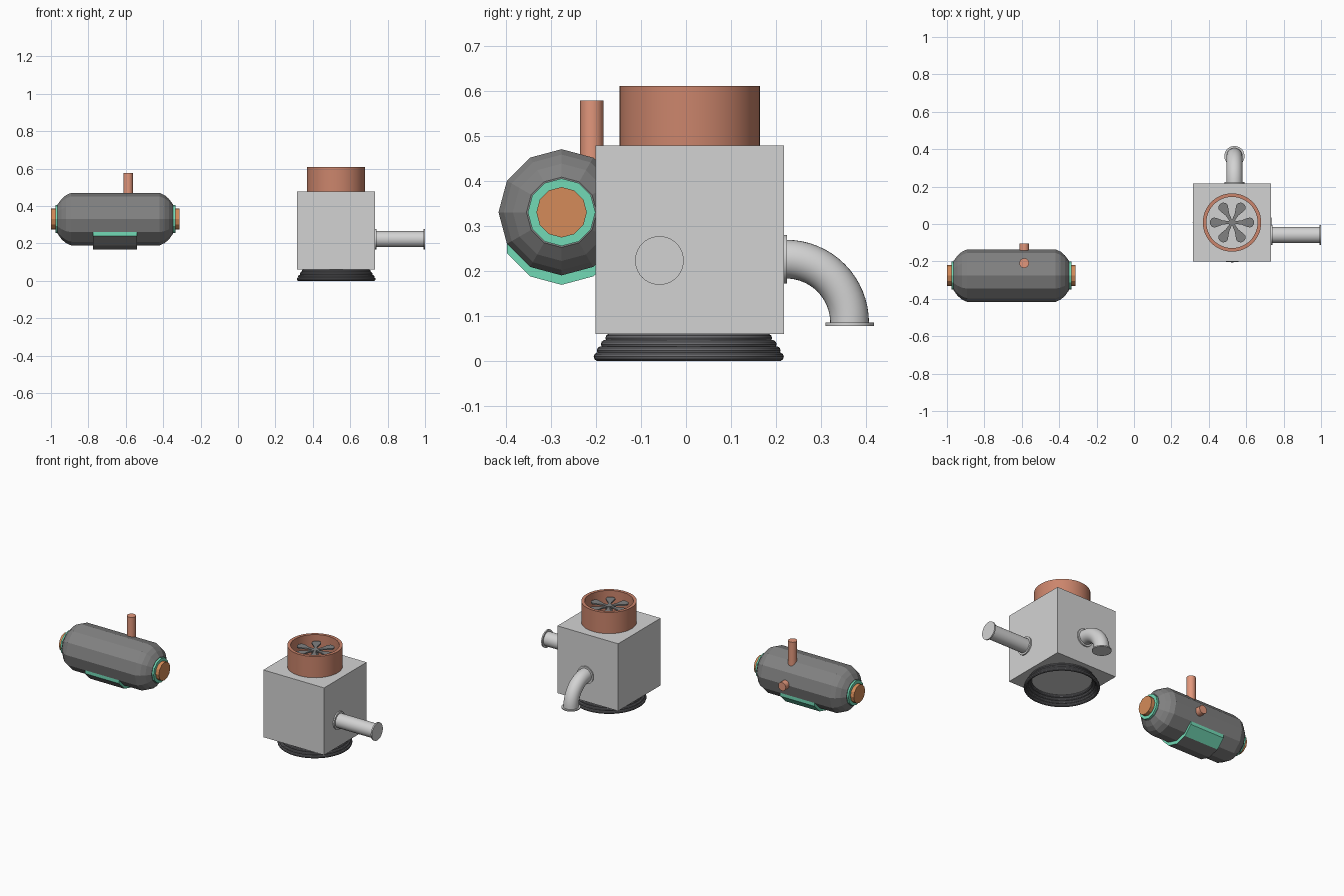
import bpy, bmesh, math
from math import sin, cos, pi, radians
from mathutils import Vector

if "Cube" in bpy.data.objects:
    bpy.data.objects.remove(bpy.data.objects["Cube"])


def material(name, rgb):
    m = bpy.data.materials.new(name)
    m.diffuse_color = (*rgb, 1)
    m.use_nodes = True
    m.node_tree.nodes["Principled BSDF"].inputs["Base Color"].default_value = m.diffuse_color
    return m


LIGHT = material("light grey", (0.65, 0.65, 0.65))
GREY = material("tank grey", (0.22, 0.22, 0.22))
DARK = material("dark rubber grey", (0.14, 0.14, 0.15))
COPPER = material("copper", (0.60, 0.235, 0.15))
SALMON = material("salmon copper", (0.76, 0.31, 0.20))
ORANGE = material("orange bronze", (0.66, 0.26, 0.10))
GREEN = material("mint green", (0.17, 0.70, 0.47))


def finish(name, bm, mats, smooth=False):
    bmesh.ops.recalc_face_normals(bm, faces=bm.faces[:])
    me = bpy.data.meshes.new(name)
    bm.to_mesh(me)
    bm.free()
    ob = bpy.data.objects.new(name, me)
    bpy.context.collection.objects.link(ob)
    for m in mats:
        me.materials.append(m)
    if smooth:
        bpy.ops.object.select_all(action='DESELECT')
        ob.select_set(True)
        bpy.context.view_layer.objects.active = ob
        bpy.ops.object.shade_smooth_by_angle(angle=radians(35))
    return ob


def loft(name, rings, mat, smooth=True, closed=False):
    """Skin a list of point rings; cap the ends unless closed."""
    bm = bmesh.new()
    vs = [[bm.verts.new(p) for p in r] for r in rings]
    n = len(vs[0])
    pairs = list(zip(vs, vs[1:])) + ([(vs[-1], vs[0])] if closed else [])
    for a, b in pairs:
        for i in range(n):
            j = (i + 1) % n
            bm.faces.new((a[i], a[j], b[j], b[i]))
    if not closed:
        bm.faces.new(vs[0])
        bm.faces.new(vs[-1])
    return finish(name, bm, [mat], smooth)


def lathe(name, profile, centre, axis, mat, sides=40, smooth=True, closed=False):
    """Turn (radius, height) points round the axis through centre."""
    rings = []
    for r, h in profile:
        ring = []
        for i in range(sides):
            a = 2 * pi * i / sides
            x, y = r * cos(a), r * sin(a)
            p = {'X': (h, x, y), 'Y': (y, h, x), 'Z': (x, y, h)}[axis]
            ring.append(Vector(centre) + Vector(p))
        rings.append(ring)
    return loft(name, rings, mat, smooth, closed)


def cyl(name, r, h0, h1, centre, axis, mat, sides=40, smooth=True):
    return lathe(name, [(r, h0), (r, h1)], centre, axis, mat, sides, smooth)


# ---- Fan unit: cabinet
CX, CY = 0.524, 0.008
bm = bmesh.new()
bmesh.ops.create_cube(bm, size=0.418)
bmesh.ops.translate(bm, verts=bm.verts[:], vec=(CX, CY, 0.269))
finish("cabinet", bm, [LIGHT])

# stacked rubber rings of the foot
for i, r in enumerate((0.211, 0.204, 0.195, 0.185)):
    circle = [(r - 0.0095 + 0.0095 * cos(a * pi / 5), 0.0095 + i * 0.0138 + 0.0095 * sin(a * pi / 5))
              for a in range(10)]
    lathe(f"foot_ring_{i + 1}", circle, (CX + 0.001, CY - 0.002, 0), 'Z', DARK, 48, True, True)

# copper collar on top, open in the middle
lathe("fan_collar", [(0.156, 0.475), (0.156, 0.61), (0.137, 0.61), (0.137, 0.475)],
      (CX, CY, 0), 'Z', COPPER, 48, True, True)

# fan with six rounded blades
cyl("fan_hub", 0.02, 0.479, 0.582, (CX, CY, 0), 'Z', GREY, 20)
half = [(0.015, 0.007), (0.05, 0.011), (0.075, 0.021), (0.095, 0.027), (0.109, 0.022), (0.117, 0.009)]
outline = half + [(r, -w) for r, w in reversed(half)]
for k in range(6):
    a = k * pi / 3
    rings = [[(CX + r * cos(a) - w * sin(a), CY + r * sin(a) + w * cos(a), z) for r, w in outline]
             for z in (0.572, 0.58)]
    loft(f"fan_blade_{k + 1}", rings, GREY, False)

# straight side pipe with end flanges
PY, PZ = -0.059, 0.223
cyl("side_pipe", 0.043, 0.73, 0.997, (0, PY, PZ), 'X', LIGHT)
cyl("side_pipe_inner_flange", 0.054, 0.732, 0.741, (0, PY, PZ), 'X', LIGHT)
cyl("side_pipe_outer_flange", 0.054, 0.992, 1.0, (0, PY, PZ), 'X', LIGHT)

# rear elbow pipe bending down
EX, EY, EZ, BEND = 0.537, 0.222, 0.085, 0.141
rings = []
for i in range(17):
    t = pi / 2 * i / 16
    rings.append([(EX + 0.043 * cos(a), EY + (BEND + 0.043 * sin(a)) * sin(t),
                   EZ + (BEND + 0.043 * sin(a)) * cos(t))
                  for a in (2 * pi * j / 32 for j in range(32))])
loft("elbow_pipe", rings, LIGHT)
cyl("elbow_wall_flange", 0.054, 0.214, 0.224, (EX, 0, EZ + BEND), 'Y', LIGHT)
cyl("elbow_end_flange", 0.054, 0.078, 0.085, (EX, EY + BEND, 0), 'Z', LIGHT)

# ---- Tank: twelve-sided body with rounded ends
TX, TY, TZ = -0.656, -0.276, 0.33
end = [(0.078, 0.309), (0.108, 0.287), (0.128, 0.264), (0.14, 0.237)]
lathe("tank_body", [(r, -h) for r, h in end] + end[::-1], (TX, TY, TZ), 'X', GREY, 12, False)

# collars and caps at both ends
for side, s in (("left", -1), ("right", 1)):
    cyl(f"{side}_collar", 0.075, s * 0.30, s * 0.321, (TX, TY, TZ), 'X', GREEN, 12, False)
    cyl(f"{side}_cap", 0.056, s * 0.31, s * 0.344, (TX, TY, TZ), 'X', ORANGE, 12, False)

# cradle under the tank: green edges, grey underside
arc = [(TY + 0.14 * cos(radians(d)), TZ + 0.14 * sin(radians(d))) for d in range(210, 331, 30)]
bm = bmesh.new()
grid = [[[bm.verts.new((x, y, z - dz)) for y, z in arc] for dz in (0, 0.021)] for x in (-0.775, -0.54)]
(a0, a1), (b0, b1) = grid
for i in range(len(arc) - 1):
    bm.faces.new((a0[i], a0[i + 1], a1[i + 1], a1[i]))
    bm.faces.new((b0[i], b0[i + 1], b1[i + 1], b1[i]))
    bm.faces.new((a0[i], a0[i + 1], b0[i + 1], b0[i]))
    bm.faces.new((a1[i], a1[i + 1], b1[i + 1], b1[i]))
for i in (0, -1):
    bm.faces.new((a0[i], a1[i], b1[i], b0[i]))
cradle = finish("cradle", bm, [GREEN, GREY])
for p in cradle.data.polygons:
    if p.normal.z < -0.3 and p.normal.y < 0.5:
        p.material_index = 1

# upright and rear pipes
cyl("upright_pipe", 0.026, 0.43, 0.578, (-0.587, -0.209, 0), 'Z', SALMON, 24)
cyl("rear_stub_pipe", 0.026, -0.16, -0.105, (-0.587, 0, 0.33), 'Y', SALMON, 24)
